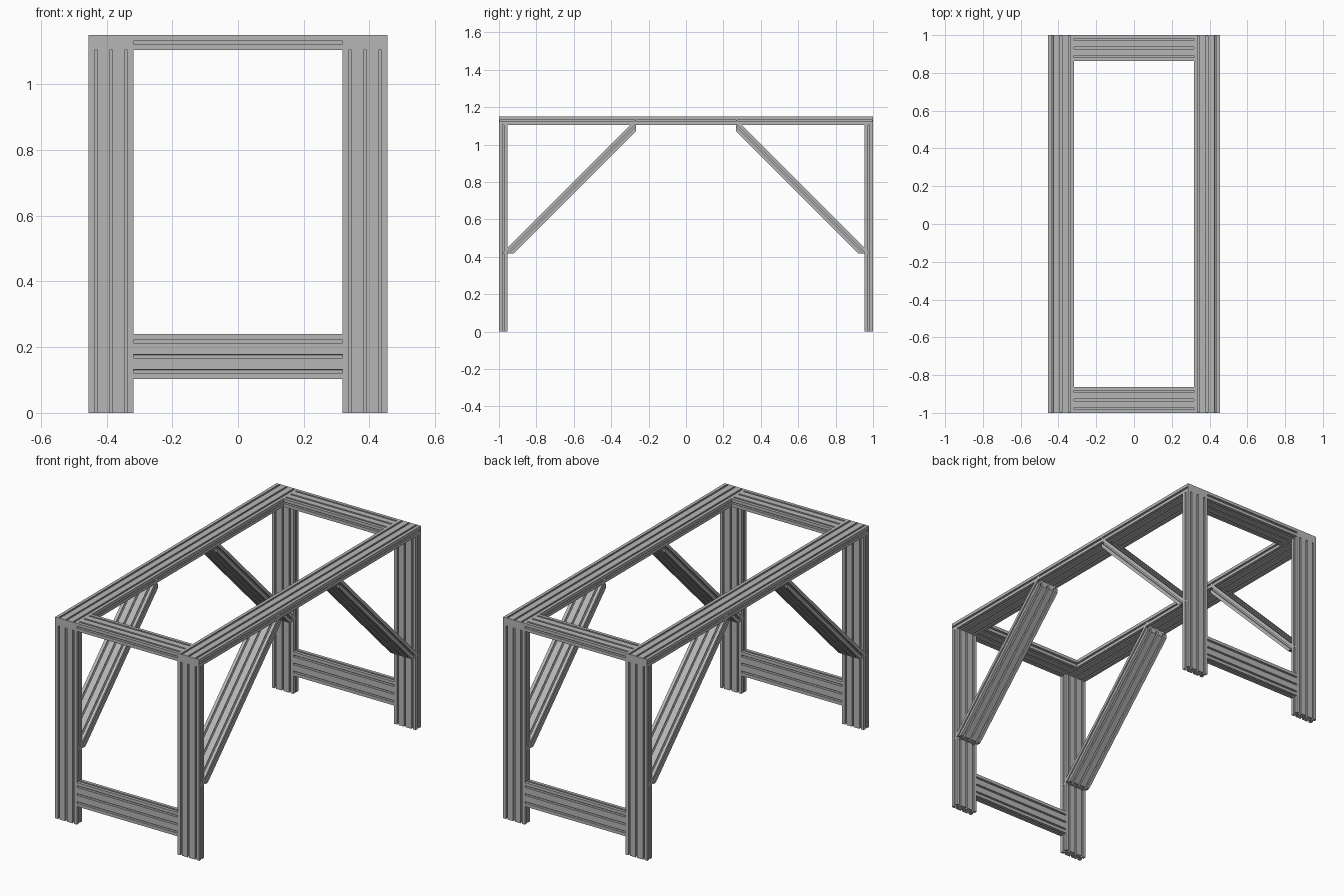
import bpy, bmesh
from mathutils import Vector

if "Cube" in bpy.data.objects:
    bpy.data.objects.remove(bpy.data.objects["Cube"], do_unlink=True)

CELL = 0.0455            # one slot module, also the bar thickness
WIDTH = CELL * 3         # bars are three modules wide
HALF_X, HALF_Y, HEIGHT = 0.455, 1.0, 1.15
CAP = 0.005
UNDER = HEIGHT - CELL    # underside of the top frame
BAR_X = HALF_X - WIDTH / 2
INNER_X = HALF_X - WIDTH

metal = bpy.data.materials.new("aluminium grey")
metal.use_nodes = True
grey = (0.47, 0.47, 0.47, 1)
metal.diffuse_color = grey
metal.node_tree.nodes["Principled BSDF"].inputs["Base Color"].default_value = grey

# Half outline of a T-slot: (distance from slot centre, depth below the face)
SLOT = [(0.005, 0), (0.005, 0.0045), (0.010, 0.0045), (0.010, 0.0075), (0.0045, 0.0145)]


def slotted_profile():
    """Closed outline of the extrusion, centred on the origin."""
    points = []
    sides = [((1, 0), (0, -1), 3), ((0, 1), (1, 0), 1),
             ((-1, 0), (0, 1), 3), ((0, -1), (-1, 0), 1)]
    for along, out, count in sides:
        along, out = Vector(along), Vector(out)
        face = out * (CELL * (4 - count) / 2 if count == 3 else WIDTH / 2)
        points.append(face - along * CELL * count / 2)
        for i in range(count):
            centre = face + along * CELL * (i - (count - 1) / 2)
            points += [centre - along * a - out * d for a, d in SLOT]
            points += [centre + along * a - out * d for a, d in reversed(SLOT)]
    return points


PROFILE = slotted_profile()


def bar(name, start, end, wide, mitre=0):
    """Extrude the profile from start to end; mitre slants both ends."""
    start, end, wide = Vector(start), Vector(end), Vector(wide)
    direction = (end - start).normalized()
    thick = direction.cross(wide)
    bm = bmesh.new()
    rings = []
    for base, slant in ((start, mitre), (end, -mitre)):
        rings.append([bm.verts.new(base + wide * p.x + thick * p.y
                                   + direction * slant * p.y) for p in PROFILE])
    first, last = rings
    bm.faces.new(first)
    bm.faces.new(last)
    for i in range(len(first)):
        j = (i + 1) % len(first)
        bm.faces.new((first[i], first[j], last[j], last[i]))
    finish(name, bm)


def plate(name, centre, size):
    bm = bmesh.new()
    bmesh.ops.create_cube(bm, size=1)
    for v in bm.verts:
        v.co = Vector(centre) + Vector(a * b for a, b in zip(v.co, size))
    finish(name, bm)


def finish(name, bm):
    bmesh.ops.recalc_face_normals(bm, faces=bm.faces)
    mesh = bpy.data.meshes.new(name)
    bm.to_mesh(mesh)
    bm.free()
    mesh.materials.append(metal)
    bpy.context.collection.objects.link(bpy.data.objects.new(name, mesh))


X, Y, Z = (1, 0, 0), (0, 1, 0), (0, 0, 1)
LEG_Y = HALF_Y - CELL / 2
INNER_Y = HALF_Y - CELL
BRACE_LOW = 0.417
BRACE_TOP_Y = INNER_Y - (UNDER - BRACE_LOW)

for sx, side in ((1, "left"), (-1, "right")):
    x = sx * BAR_X
    # Long top beam
    bar(f"top_beam_{side}", (x, CAP - HALF_Y, HEIGHT - CELL / 2),
        (x, HALF_Y - CAP, HEIGHT - CELL / 2), X)
    for sy, end in ((-1, "front"), (1, "back")):
        # Plain cap closing the beam end
        plate(f"end_cap_{end}_{side}", (x, sy * (HALF_Y - CAP / 2), HEIGHT - CELL / 2),
              (WIDTH, CAP, CELL))
        # Upright leg and its mitred diagonal brace
        bar(f"leg_{end}_{side}", (x, sy * LEG_Y, 0), (x, sy * LEG_Y, UNDER), X)
        bar(f"brace_{end}_{side}", (x, sy * INNER_Y, BRACE_LOW),
            (x, sy * BRACE_TOP_Y, UNDER), X, mitre=-sy)

for sy, end in ((-1, "front"), (1, "back")):
    # Flat cross bar in the top frame
    y, z = sy * (HALF_Y - WIDTH / 2), HEIGHT - CELL / 2
    bar(f"top_cross_bar_{end}", (-INNER_X, y, z), (INNER_X, y, z), Y)
    # Upright lower rail between the legs
    y, z = sy * LEG_Y, 0.172
    bar(f"lower_rail_{end}", (-INNER_X, y, z), (INNER_X, y, z), Z)
